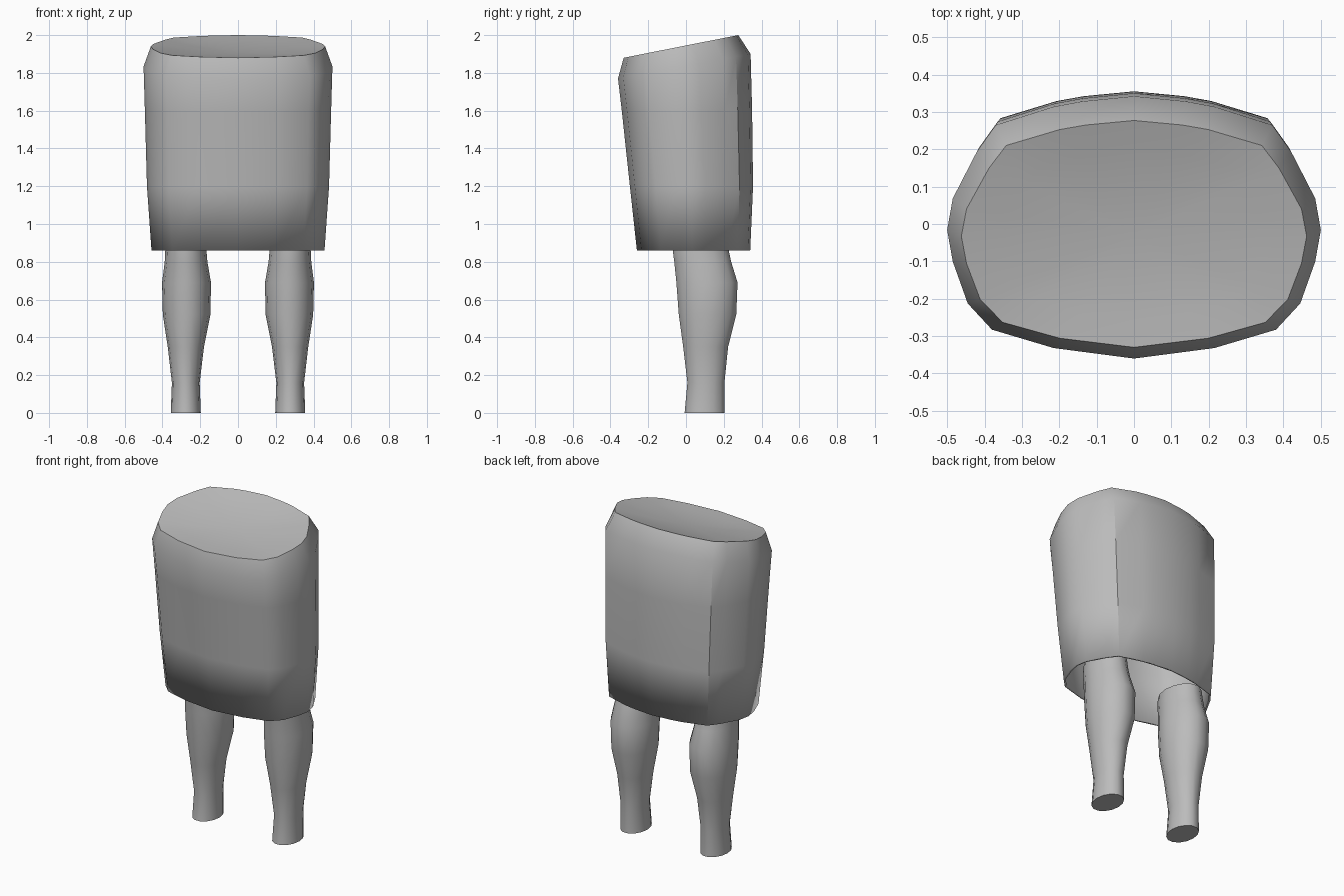
import bpy, bmesh, math

if "Cube" in bpy.data.objects:
    bpy.data.objects.remove(bpy.data.objects["Cube"], do_unlink=True)

# One plain grey for everything
grey = bpy.data.materials.new("plain_grey")
grey.use_nodes = True
colour = (0.5, 0.5, 0.5, 1)
grey.diffuse_color = colour
grey.node_tree.nodes["Principled BSDF"].inputs["Base Color"].default_value = colour


def loft(bm, rings):
    """Skin a list of closed rings, returning the vertex loops."""
    loops = [[bm.verts.new(p) for p in ring] for ring in rings]
    n = len(loops[0])
    for a, b in zip(loops, loops[1:]):
        for i in range(n):
            j = (i + 1) % n
            bm.faces.new((a[i], a[j], b[j], b[i]))
    return loops


def finish(bm, name):
    bmesh.ops.recalc_face_normals(bm, faces=bm.faces)
    mesh = bpy.data.meshes.new(name)
    bm.to_mesh(mesh)
    bm.free()
    mesh.materials.append(grey)
    obj = bpy.data.objects.new(name, mesh)
    bpy.context.collection.objects.link(obj)
    bpy.ops.object.select_all(action="DESELECT")
    obj.select_set(True)
    bpy.context.view_layer.objects.active = obj
    bpy.ops.object.shade_smooth_by_angle(angle=math.radians(35))
    return obj


# Half outline of the skirt, front to back: width share, depth share
half = [(0, 0), (.43, .04), (.76, .11), (.89, .21), (.97, .37), (1, .49),
        (.97, .61), (.84, .79), (.74, .89), (.43, .96), (.28, .98), (0, 1)]
outline = half + [(-x, d) for x, d in half[-2:0:-1]]


def skirt_ring(width, front, back, z_front, z_back):
    return [(x * width, front + d * (back - front), z_front + d * (z_back - z_front))
            for x, d in outline]


# Skirt: hem up to the slanted waist, with a shallow dished top
rings = [skirt_ring(*r) for r in (
    (.458, -.26, .34, .86, .86),
    (.482, -.297, .355, 1.2, 1.2),
    (.493, -.34, .35, 1.6, 1.6),
    (.5, -.36, .342, 1.77, 1.9),
    (.462, -.33, .277, 1.88, 2.0))]
waist = rings[-1]
mid_y, mid_z, dip = -.027, 1.94, .03
for s in (.75, .5, .25):
    rings.append([(x * s, mid_y + (y - mid_y) * s,
                   mid_z + (z - mid_z) * s - dip * (1 - s * s)) for x, y, z in waist])
bm = bmesh.new()
loops = loft(bm, rings)
centre = bm.verts.new((0, mid_y, mid_z - dip))
last = loops[-1]
for i, v in enumerate(last):
    bm.faces.new((v, last[(i + 1) % len(last)], centre))
skirt = finish(bm, "skirt")
shell = skirt.modifiers.new("cloth_thickness", "SOLIDIFY")
shell.thickness = .012
shell.offset = -1

# Legs: height, inner and outer side, front and back
leg_sections = [
    (0, .197, .356, -.01, .207), (.16, .203, .35, .005, .206),
    (.35, .18, .372, -.018, .226), (.52, .146, .398, -.042, .27),
    (.69, .143, .402, -.055, .277), (.8, .162, .388, -.066, .243),
    (.86, .167, .385, -.074, .23), (.92, .172, .38, -.074, .222)]
sides = 14
for name, sign in (("left_leg", 1), ("right_leg", -1)):
    bm = bmesh.new()
    leg_rings = []
    for z, inner, outer, front, back in leg_sections:
        leg_rings.append([
            (sign * ((inner + outer) / 2 + (outer - inner) / 2 * math.cos(a)),
             (front + back) / 2 + (back - front) / 2 * math.sin(a), z)
            for a in (math.tau * i / sides for i in range(sides))])
    loops = loft(bm, leg_rings)
    bm.faces.new(loops[0])
    bm.faces.new(loops[-1])
    finish(bm, name)
